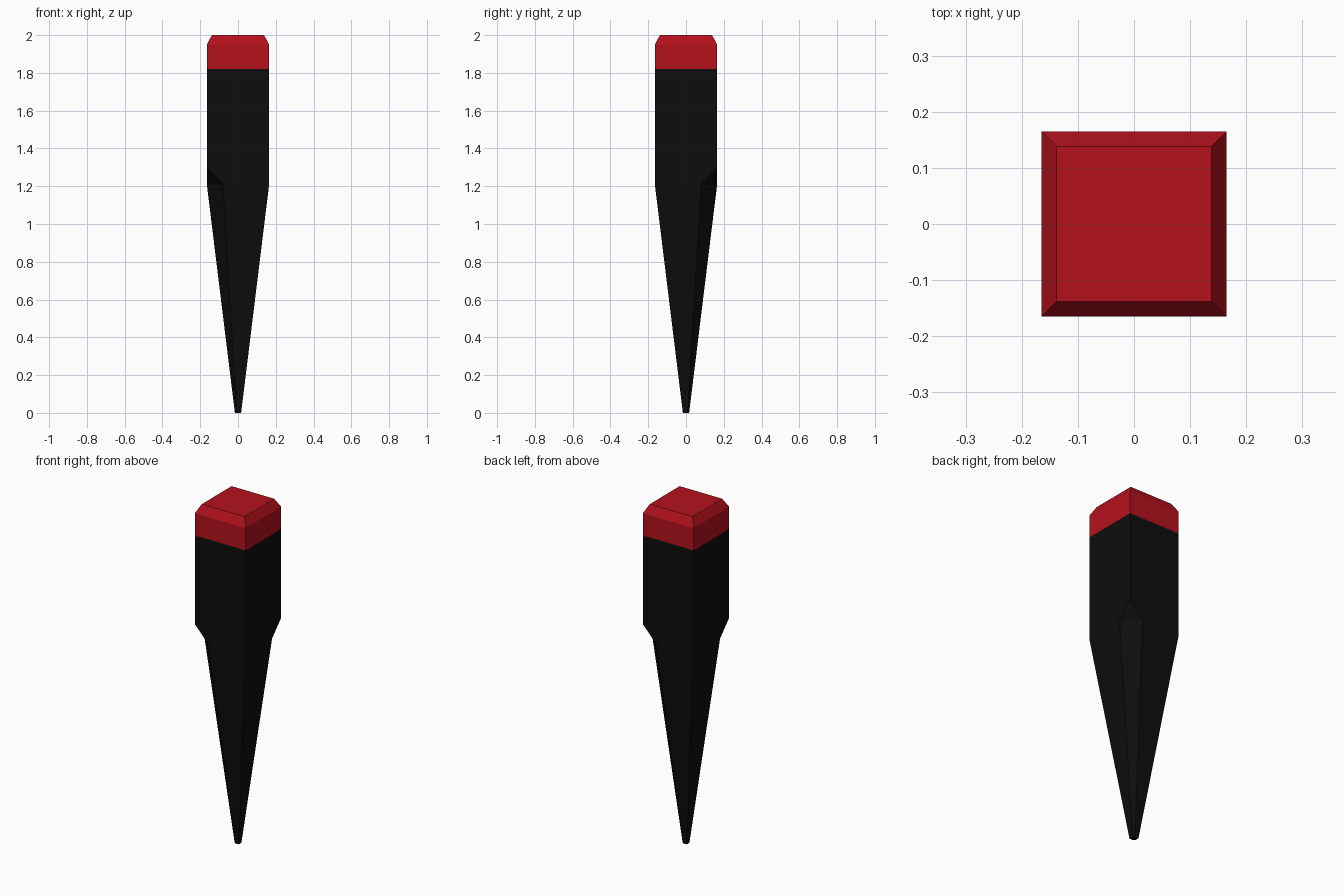
import bpy, bmesh, math

if "Cube" in bpy.data.objects:
    bpy.data.objects.remove(bpy.data.objects["Cube"])

H = 0.165          # half width of the square bar
C = 0.08           # where the corner cut starts along each side
Z_SHOULDER, Z_CUT, Z_PAINT, Z_BEVEL, Z_TOP = 1.21, 1.3, 1.82, 1.95, 2.0


def material(name, color):
    m = bpy.data.materials.new(name)
    m.diffuse_color = color
    m.use_nodes = True
    m.node_tree.nodes["Principled BSDF"].inputs["Base Color"].default_value = m.diffuse_color
    return m


def square(h, z):
    return [(x, y, z) for x, y in ((-h, -h), (h, -h), (h, h), (-h, h))]


def cut_square(s, z):
    # square with two opposite corners cut off, scaled by s
    h, c = H * s, C * s
    return [(x, y, z) for x, y in
            ((h, -h), (h, c), (c, h), (-h, h), (-h, -c), (-c, -h))]


def solid(name, points, mat, open_levels):
    # convex solid round the points, with the hidden joint faces removed
    bm = bmesh.new()
    for p in points:
        bm.verts.new(p)
    bmesh.ops.convex_hull(bm, input=bm.verts[:])
    bmesh.ops.dissolve_limit(bm, angle_limit=math.radians(0.5),
                             verts=bm.verts[:], edges=bm.edges[:])
    bmesh.ops.recalc_face_normals(bm, faces=bm.faces[:])
    joints = [f for f in bm.faces
              if any(all(abs(v.co.z - z) < 1e-4 for v in f.verts)
                     for z in open_levels)]
    bmesh.ops.delete(bm, geom=joints, context='FACES')
    me = bpy.data.meshes.new(name)
    bm.to_mesh(me)
    bm.free()
    me.materials.append(mat)
    ob = bpy.data.objects.new(name, me)
    bpy.context.collection.objects.link(ob)
    return ob


black = material("black", (0.004, 0.004, 0.004, 1))
red = material("red", (0.46, 0.006, 0.012, 1))

# tapering spike with two flattened corners
solid("spike", cut_square(0.1, 0) + cut_square(1, Z_SHOULDER),
      black, [Z_SHOULDER])

# square shaft, its two cut corners running out in small triangles
solid("shaft", cut_square(1, Z_SHOULDER) + [(-H, -H, Z_CUT), (H, H, Z_CUT)]
      + square(H, Z_PAINT), black, [Z_SHOULDER, Z_PAINT])

# painted head with bevelled top
solid("painted_head", square(H, Z_PAINT) + square(H, Z_BEVEL)
      + square(0.138, Z_TOP), red, [Z_PAINT])
